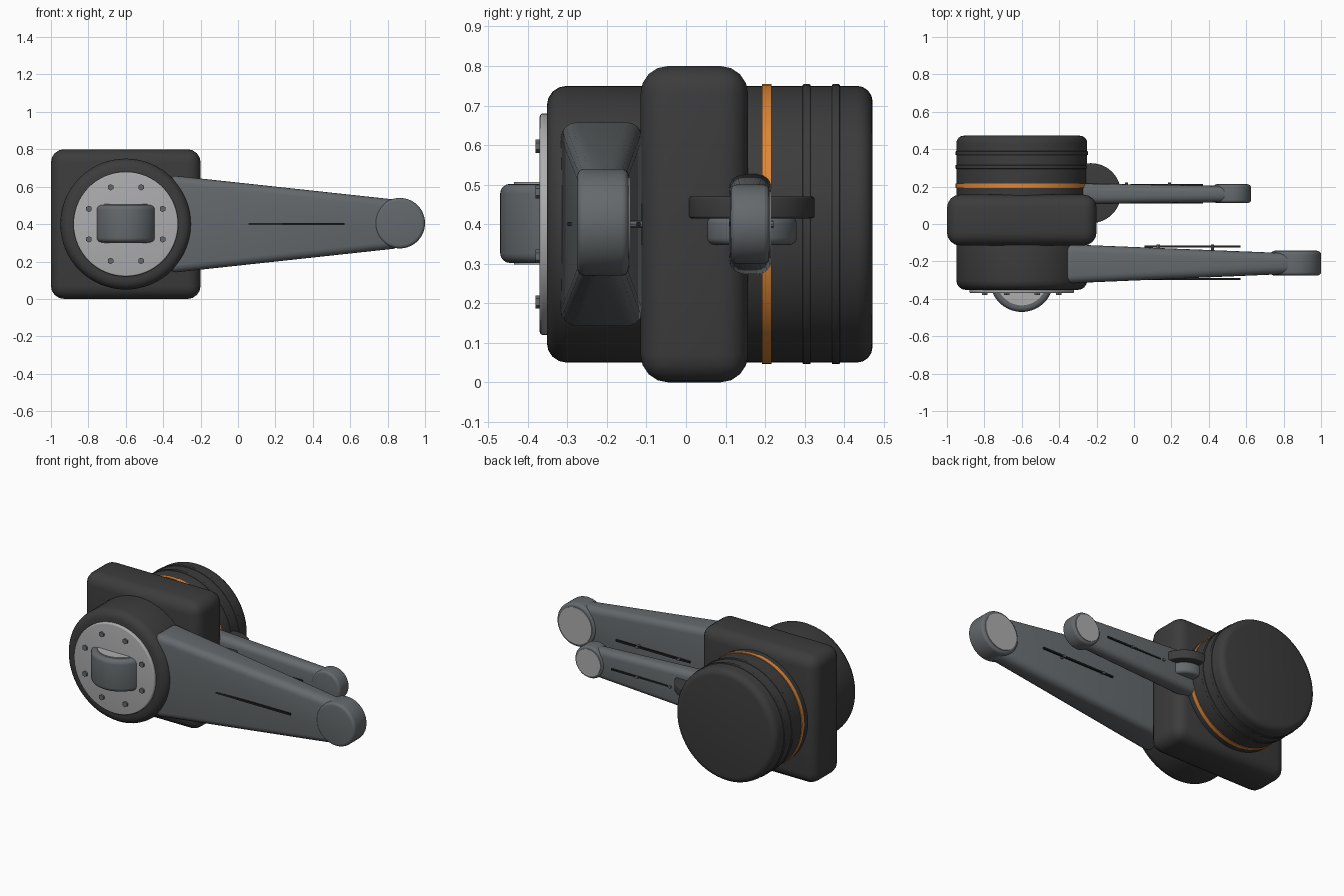
import bpy
import math

if "Cube" in bpy.data.objects:
    bpy.data.objects.remove(bpy.data.objects["Cube"], do_unlink=True)


def material(name, r, g, b):
    m = bpy.data.materials.new(name)
    m.use_nodes = True
    m.diffuse_color = (r, g, b, 1)
    m.node_tree.nodes["Principled BSDF"].inputs["Base Color"].default_value = (r, g, b, 1)
    return m


charcoal = material("charcoal", 0.045, 0.045, 0.045)
steel = material("steel grey", 0.13, 0.142, 0.15)
light = material("light grey", 0.42, 0.42, 0.43)
orange = material("orange", 0.72, 0.24, 0.04)
black = material("black", 0.015, 0.015, 0.015)


def finish(ob, name, mat, bevel, segments=4):
    ob.name = name
    ob.data.materials.append(mat)
    if bevel:
        mod = ob.modifiers.new("Bevel", "BEVEL")
        mod.width, mod.segments = bevel, segments
        mod.limit_method, mod.angle_limit = "ANGLE", math.radians(40)
        bpy.ops.object.modifier_apply(modifier=mod.name)
    bpy.ops.object.shade_smooth_by_angle(angle=math.radians(35))
    return ob


def box(name, mat, x, y, z, bevel=0):
    """Box given by its (low, high) extent on each axis."""
    bpy.ops.mesh.primitive_cube_add(size=1)
    ob = bpy.context.object
    for v in ob.data.vertices:
        v.co = [lo + (hi - lo) * (c + 0.5) for c, (lo, hi) in zip(v.co, (x, y, z))]
    return finish(ob, name, mat, bevel)


def drum(name, mat, centre, radius, span, axis="y", bevel=0, sides=64):
    """Cylinder along y (centre is x, z) or along z (centre is x, y)."""
    mid = sum(span) / 2
    a, b = centre
    loc = (a, mid, b) if axis == "y" else (a, b, mid)
    rot = (math.pi / 2, 0, 0) if axis == "y" else (0, 0, 0)
    bpy.ops.mesh.primitive_cylinder_add(vertices=sides, radius=radius,
                                        depth=span[1] - span[0], location=loc, rotation=rot)
    return finish(bpy.context.object, name, mat, bevel)


def tapered_arm(name, x, y_root, y_tip, half_root, half_tip, bevel):
    """Box arm that narrows in both directions towards its tip."""
    bpy.ops.mesh.primitive_cube_add(size=2)
    ob = bpy.context.object
    for v in ob.data.vertices:
        tip = v.co.x > 0
        span = y_tip if tip else y_root
        half = half_tip if tip else half_root
        v.co = (x[tip], span[v.co.y > 0], MID + half * v.co.z)
    return finish(ob, name, steel, bevel)


HIP, MID = -0.6, 0.4
hub = (HIP, MID)

# Housing: square body with a motor drum on each side
box("body_block", charcoal, (-1, -0.2), (-0.115, 0.157), (0, 0.8), 0.07)
drum("front_drum", charcoal, hub, 0.35, (-0.352, -0.05), bevel=0.05)
drum("rear_drum", charcoal, hub, 0.35, (0.1, 0.472), bevel=0.04)
drum("accent_ring", orange, hub, 0.354, (0.192, 0.216))
for i, y in enumerate((0.305, 0.379)):
    drum(f"cooling_ring_{i + 1}", charcoal, hub, 0.354, (y - 0.01, y + 0.01), bevel=0.003)

# Front cover with bolts and the upright roller
drum("cover_plate", light, hub, 0.28, (-0.37, -0.34), bevel=0.008)
for i in range(8):
    a = math.radians(22.5 + 45 * i)
    drum(f"cover_bolt_{i + 1}", steel, (HIP + 0.213 * math.cos(a), MID + 0.213 * math.sin(a)),
         0.017, (-0.38, -0.36), sides=6)
drum("roller", steel, (HIP, -0.3), 0.17, (0.302, 0.502), axis="z", bevel=0.025)
drum("roller_cap", light, (HIP, -0.3), 0.135, (0.298, 0.507), axis="z")

# Front arm and its end joint
tapered_arm("front_arm", (-0.37, 0.87), (-0.318, -0.108), (-0.265, -0.158), 0.262, 0.128, 0.04)
drum("front_arm_joint", steel, (0.865, 0.405), 0.135, (-0.275, -0.145), bevel=0.018)
drum("front_arm_joint_cap", light, (0.865, 0.405), 0.113, (-0.2, -0.141))
for side, y in (("front", -0.295), ("back", -0.12)):
    box(f"front_arm_{side}_slot", black, (0.055, 0.57), (y - 0.005, y + 0.005), (0.395, 0.406))

# Rear arm, its end joint and the pivot under it
drum("pivot_disc", charcoal, (-0.23, 0.165), 0.16, (0.415, 0.47), axis="z", bevel=0.006)
drum("pivot_base", steel, (-0.23, 0.165), 0.115, (0.348, 0.42), axis="z", bevel=0.018)
tapered_arm("rear_arm", (-0.3, 0.52), (0.107, 0.217), (0.117, 0.203), 0.128, 0.09, 0.036)
drum("rear_arm_joint", steel, (0.525, MID), 0.1, (0.113, 0.211), bevel=0.015)
drum("rear_arm_joint_cap", light, (0.525, MID), 0.083, (0.16, 0.215))
for side, y in (("front", 0.113), ("back", 0.211)):
    box(f"rear_arm_{side}_slot", black, (-0.02, 0.37), (y - 0.004, y + 0.004), (0.395, 0.405))

# Small screws along the arms
for arm, y, xs in (("front", -0.118, (0.13, 0.42)), ("rear", 0.213, (-0.04, 0.19))):
    for i, x in enumerate(xs):
        drum(f"{arm}_arm_screw_{i + 1}", steel, (x, MID), 0.009, (y - 0.04, y + 0.008), sides=8)
